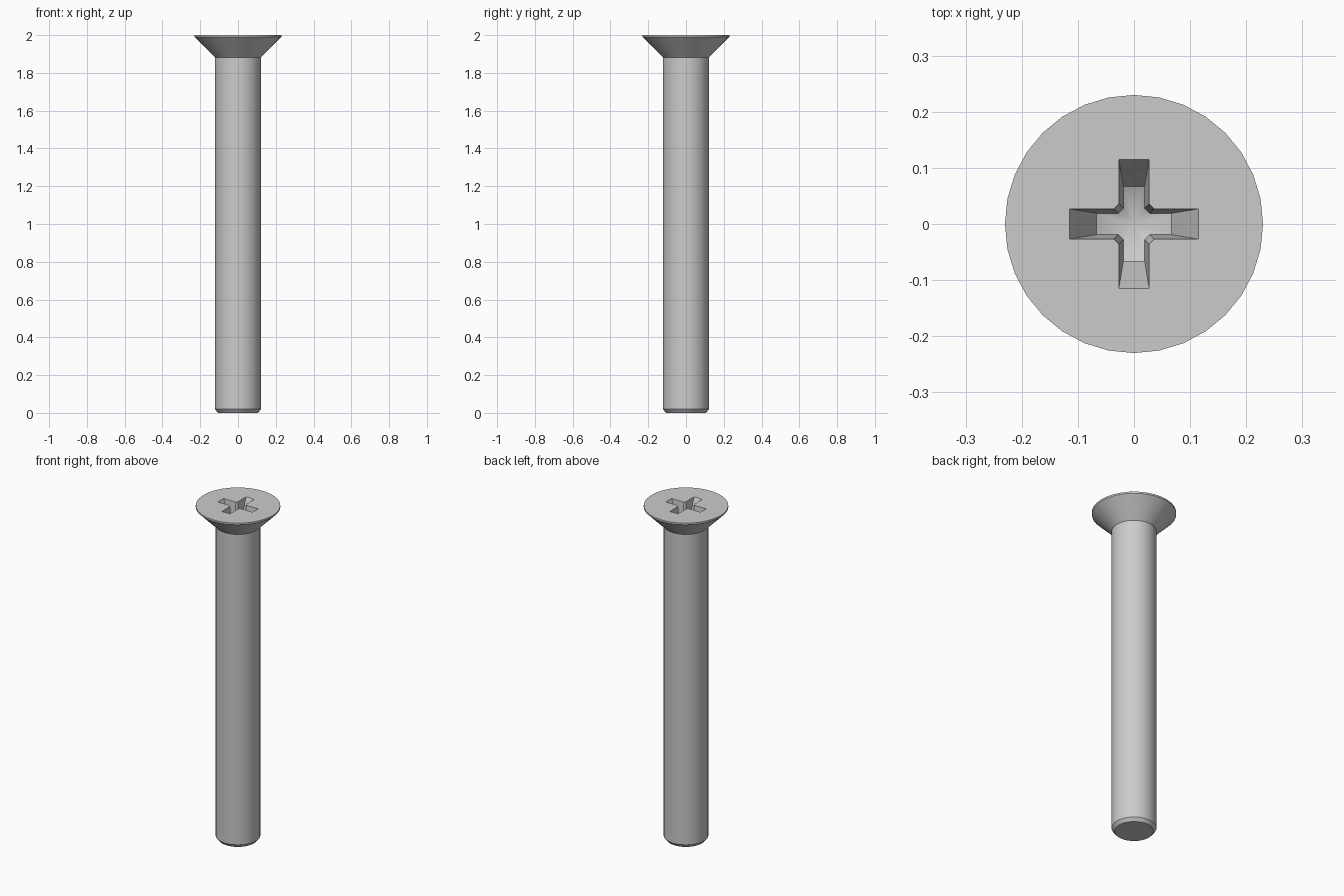
import bpy
import bmesh
from math import cos, sin, pi, hypot, radians

cube = bpy.data.objects.get("Cube")
if cube:
    bpy.data.objects.remove(cube, do_unlink=True)

SIDES = 32
TOP = 2.0

# Single steel colour
steel = bpy.data.materials.new("grey_steel")
steel.use_nodes = True
color = (0.6, 0.6, 0.6, 1)
steel.diffuse_color = color
steel.node_tree.nodes["Principled BSDF"].inputs["Base Color"].default_value = color

bm = bmesh.new()


def ring(points):
    return [bm.verts.new(p) for p in points]


def circle(radius, z):
    return ring([(radius * cos(2 * pi * i / SIDES), radius * sin(2 * pi * i / SIDES), z)
                 for i in range(SIDES)])


def cross(length, half_width, corner, height):
    """Cross outline with cut inner corners; height is a function of radius."""
    quarter = [(length, -half_width), (length, half_width),
               (corner, half_width), (half_width, corner)]
    points = []
    for _ in range(4):
        points += [(x, y, height(hypot(x, y))) for x, y in quarter]
        quarter = [(-y, x) for x, y in quarter]
    return ring(points)


def loft(a, b):
    for i in range(len(a)):
        j = (i + 1) % len(a)
        bm.faces.new((a[i], a[j], b[j], b[i]))


def loop_edges(loop):
    return [bm.edges.get((loop[i - 1], loop[i])) for i in range(len(loop))]


# Shank with chamfered tip, countersunk head and thin rim
profile = [(0.106, 0), (0.122, 0.02), (0.122, 1.882), (0.23, 1.99), (0.23, TOP)]
rings = [circle(r, z) for r, z in profile]
for lower, upper in zip(rings, rings[1:]):
    loft(lower, upper)
bm.faces.new(rings[0][::-1])

# Tapered cross recess with a conical floor
DEPTH, SLOPE = 0.13, 0.45
mouth = cross(0.115, 0.027, 0.036, lambda r: TOP)
floor = cross(0.067, 0.019, 0.028, lambda r: TOP - DEPTH + SLOPE * r)
loft(mouth, floor)
apex = bm.verts.new((0, 0, TOP - DEPTH))
for i in range(len(floor)):
    bm.faces.new((floor[i - 1], floor[i], apex))

# Flat head face around the recess
bmesh.ops.triangle_fill(bm, edges=loop_edges(rings[-1]) + loop_edges(mouth),
                        use_beauty=True, normal=(0, 0, 1))
bmesh.ops.recalc_face_normals(bm, faces=bm.faces)

mesh = bpy.data.meshes.new("countersunk_screw")
bm.to_mesh(mesh)
bm.free()
mesh.materials.append(steel)
screw = bpy.data.objects.new("countersunk_screw", mesh)
bpy.context.collection.objects.link(screw)

# Smooth round surfaces, crisp edges
bpy.ops.object.select_all(action='DESELECT')
screw.select_set(True)
bpy.context.view_layer.objects.active = screw
bpy.ops.object.shade_smooth_by_angle(angle=radians(30))
